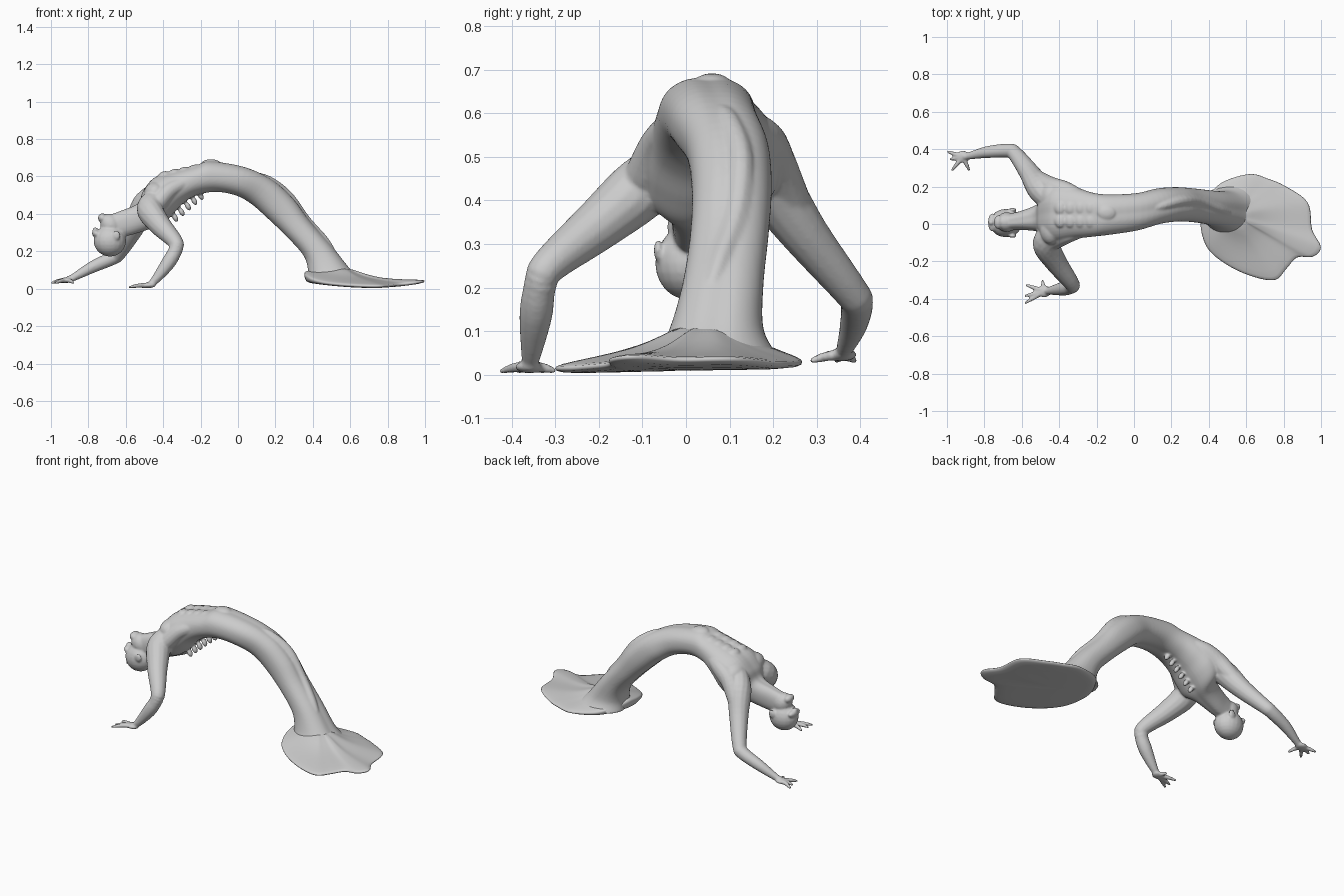
import bpy, bmesh, math
from mathutils import Vector, Matrix

if "Cube" in bpy.data.objects:
    bpy.data.objects.remove(bpy.data.objects["Cube"])


def catmull(pts, steps):
    """Resample control tuples with a Catmull-Rom spline."""
    out, n = [], len(pts)
    for i in range(n - 1):
        a, b, c, d = [pts[max(0, min(n - 1, i + k))] for k in (-1, 0, 1, 2)]
        for s in range(steps):
            t = s / steps
            out.append([0.5 * (2 * q + (r - p) * t + (2 * p - 5 * q + 4 * r - w) * t * t
                               + (3 * q - p - 3 * r + w) * t ** 3)
                        for p, q, r, w in zip(a, b, c, d)])
    return out + [list(pts[-1])]


def skin(bm, rings):
    """Close a stack of equal rings into a capped tube."""
    vs = [[bm.verts.new(p) for p in r] for r in rings]
    n = len(vs[0])
    for a, b in zip(vs, vs[1:]):
        for i in range(n):
            bm.faces.new((a[i], a[(i + 1) % n], b[(i + 1) % n], b[i]))
    bm.faces.new(vs[0][::-1])
    bm.faces.new(vs[-1])


def tube(bm, pts, steps=5, sides=14):
    """Round limb through (x, y, z, radius) points."""
    path = catmull(pts, steps)
    rings = []
    for i, p in enumerate(path):
        a, b = path[max(0, i - 1)], path[min(len(path) - 1, i + 1)]
        t = (Vector(b[:3]) - Vector(a[:3])).normalized()
        u = t.cross(Vector((0.3, 0.1, 1))).normalized()
        v = t.cross(u)
        ring = []
        for k in range(sides):
            ang = k * math.tau / sides
            ring.append(Vector(p[:3]) + (u * math.cos(ang) + v * math.sin(ang)) * p[3])
        rings.append(ring)
    skin(bm, rings)


def blob(bm, loc, size, tilt=0):
    scale = Matrix.Diagonal((size[0], size[1], size[2], 1))
    m = Matrix.Translation(loc) @ Matrix.Rotation(tilt, 4, 'Y') @ scale
    bmesh.ops.create_uvsphere(bm, u_segments=20, v_segments=12, radius=1, matrix=m)


def finish(bm, name):
    bmesh.ops.recalc_face_normals(bm, faces=bm.faces[:])
    me = bpy.data.meshes.new(name)
    bm.to_mesh(me)
    bm.free()
    ob = bpy.data.objects.new(name, me)
    bpy.context.collection.objects.link(ob)
    for p in me.polygons:
        p.use_smooth = True
    return ob


bm = bmesh.new()

# Arched trunk: underside x,z, upper side x,z, centre y, half width
trunk = [(.365, .04, .66, .05, .07, .14), (.37, .10, .60, .11, .07, .108),
         (.345, .18, .50, .235, .085, .093), (.25, .285, .385, .365, .10, .09),
         (.15, .38, .30, .48, .105, .092), (.07, .45, .19, .58, .095, .095),
         (-.01, .495, .04, .652, .065, .10), (-.12, .515, -.15, .684, .05, .108),
         (-.225, .495, -.22, .665, .05, .118), (-.295, .45, -.34, .635, .06, .14),
         (-.35, .39, -.45, .597, .06, .16), (-.40, .345, -.51, .525, .05, .145),
         (-.46, .32, -.535, .46, .035, .08), (-.57, .285, -.62, .422, .02, .052),
         (-.65, .27, -.70, .392, .01, .043)]
rings = []
for bx, bz, tx, tz, yc, w in catmull(trunk, 5):
    ring = []
    for k in range(40):
        a = k * math.tau / 40
        c, s = math.cos(a), math.sin(a)
        u = math.copysign(abs(c) ** .88, c)
        v = math.copysign(abs(s) ** .88, s) * (1 - .05 * math.exp(-(c / .2) ** 2))
        ring.append(Vector(((bx + tx) / 2 + v * (tx - bx) / 2, yc + u * w,
                            (bz + tz) / 2 + v * (tz - bz) / 2)))
    rings.append(ring)
skin(bm, rings)

# Long shin ridge down the fused legs
tube(bm, [(.50, .06, .205, .02), (.455, .08, .265, .025), (.36, .115, .365, .03),
          (.265, .125, .495, .03), (.16, .10, .58, .025), (.06, .07, .61, .02)], sides=10)

# Belly pads, chest plates and back knobs
for i in range(4):
    t = i / 3
    for dy in (-.034, .034):
        blob(bm, (-.235 - .16 * t, .05 + dy, .645 - .035 * t), (.03, .036, .018), -.25)
for s in (-1, 1):
    blob(bm, (-.445, .055 + s * .085, .515), (.06, .08, .055), -.7)
for i in range(6):
    t = i / 5
    blob(bm, (-.20 - .17 * t, .05, .497 - .135 * t * (1 + .1 * t)), (.014, .018, .026), -.5)
blob(bm, (-.145, .06, .672), (.05, .04, .02))

# Side muscles reaching from the waist to the shoulders
tube(bm, [(-.25, .13, .58, .03), (-.36, .175, .54, .05), (-.45, .20, .48, .055),
          (-.52, .245, .39, .045)])
tube(bm, [(-.25, -.03, .58, .03), (-.36, -.06, .53, .045), (-.43, -.09, .46, .05)])

# Head bent back: skull, jaw, brow, nose and ears
blob(bm, (-.685, .005, .256), (.087, .076, .084))
blob(bm, (-.68, .01, .34), (.055, .053, .064), -.5)
blob(bm, (-.725, .01, .378), (.024, .038, .025), -.3)
blob(bm, (-.757, .008, .295), (.024, .05, .022), .5)
blob(bm, (-.765, .008, .312), (.014, .014, .018), .3)
for s in (-1, 1):
    blob(bm, (-.65, .006 + s * .07, .285), (.022, .01, .025))

# Arms with palms and splayed fingers
arms = [([(-.43, .11, .52, .055), (-.50, .185, .445, .07), (-.56, .275, .32, .055),
          (-.635, .375, .195, .041), (-.67, .392, .165, .038), (-.78, .385, .115, .032),
          (-.88, .365, .06, .02), (-.91, .36, .05, .018)],
         (-.915, .36, .046), .03,
         [(-1.0, .388), (-.985, .345), (-.975, .285), (-.88, .285)]),
        ([(-.41, -.02, .50, .055), (-.47, -.10, .43, .072), (-.42, -.20, .345, .06),
          (-.335, -.315, .25, .042), (-.335, -.335, .205, .038), (-.375, -.345, .135, .038),
          (-.44, -.355, .05, .024), (-.47, -.36, .022, .017)],
         (-.48, -.36, .018), .007,
         [(-.585, -.425), (-.585, -.385), (-.58, -.325), (-.49, -.30)])]
for path, palm, tip_z, tips in arms:
    tube(bm, path)
    blob(bm, palm, (.04, .032, .015))
    for x, y in tips:
        p = Vector(palm)
        q = Vector((x, y, tip_z))
        m = p.lerp(q, .55) + Vector((0, 0, .004))
        tube(bm, [(p.x, p.y, p.z, .015), (m.x, m.y, m.z, .012), (q.x, q.y, q.z, .007)], 4, 8)

body = finish(bm, "arched_body")
rm = body.modifiers.new("fuse", 'REMESH')
rm.mode = 'VOXEL'
rm.voxel_size = .006
rm.use_smooth_shade = True
sm = body.modifiers.new("soften", 'SMOOTH')
sm.factor = .5
sm.iterations = 5

# Broad flat tail fin that swells up into the trunk
outline = [(.40, .15), (.47, .225), (.62, .27), (.72, .243), (.81, .205), (.935, .115), (.955, -.03),
           (1.005, -.125), (.96, -.178), (.875, -.18), (.815, -.245), (.745, -.306), (.57, -.26),
           (.42, -.165), (.365, -.07), (.355, .05)]
loop = catmull(outline + outline[:1], 4)[:-1]
cx, cy = .53, .05


def base(x, y):
    return (.006 + .18 * (x - .75) ** 2 + .012 * max(0, x - .8) / .2
            + .03 * max(0, y) - .02 * max(0, -y - .1))


def fin_ring(t, lift):
    ring = []
    for x, y in loop:
        px, py = cx + (x - cx) * t, cy + (y - cy) * t
        z = base(px, py)
        if lift is not None:
            heel = max(0, min(1, (.62 - px) / .25)) * max(0, 1 - abs(py - .05) / .25)
            z += .013 + lift + .04 * heel
        ring.append(Vector((px, py, z)))
    return ring


bm = bmesh.new()
skin(bm, [fin_ring(.3, None), fin_ring(.7, None), fin_ring(.97, None), fin_ring(1, 0),
          fin_ring(.97, .008), fin_ring(.75, .022), fin_ring(.5, .037), fin_ring(.32, .058),
          fin_ring(.18, .08)])
fin = finish(bm, "tail_fin")
sub = fin.modifiers.new("smooth", 'SUBSURF')
sub.levels = sub.render_levels = 1
